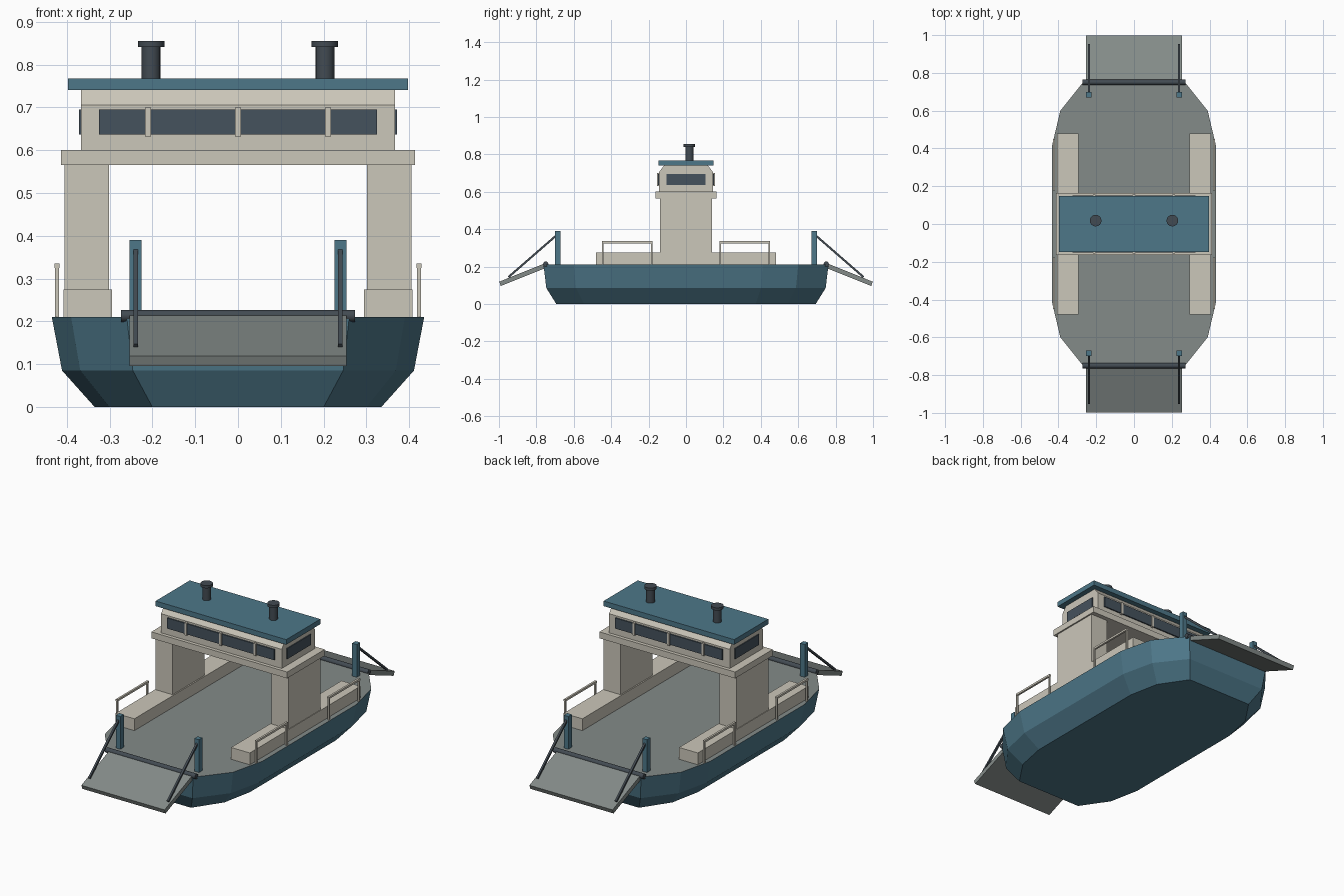
import bpy
import math
from mathutils import Vector

cube = bpy.data.objects.get("Cube")
if cube:
    bpy.data.objects.remove(cube, do_unlink=True)


def material(name, rgb):
    m = bpy.data.materials.new(name)
    m.use_nodes = True
    m.diffuse_color = (*rgb, 1)
    m.node_tree.nodes["Principled BSDF"].inputs["Base Color"].default_value = (*rgb, 1)
    return m


TEAL = material("teal paint", (0.075, 0.185, 0.25))
GREY = material("deck grey", (0.23, 0.26, 0.25))
CREAM = material("cream paint", (0.60, 0.57, 0.49))
DARK = material("dark steel", (0.055, 0.07, 0.085))
GLASS = material("window glass", (0.06, 0.085, 0.11))
SIDES = (-1, 1)


def mesh(name, verts, faces, *mats):
    me = bpy.data.meshes.new(name)
    me.from_pydata(verts, [], faces)
    for m in mats:
        me.materials.append(m)
    ob = bpy.data.objects.new(name, me)
    bpy.context.collection.objects.link(ob)
    return ob


def loft(name, rings, *mats):
    """Skin a stack of equal, counter-clockwise rings and cap both ends."""
    n = len(rings[0])
    faces = [tuple(reversed(range(n)))]
    for k in range(len(rings) - 1):
        for i in range(n):
            j = (i + 1) % n
            faces.append((k * n + i, k * n + j, (k + 1) * n + j, (k + 1) * n + i))
    faces.append(tuple(range((len(rings) - 1) * n, len(rings) * n)))
    return mesh(name, [v for r in rings for v in r], faces, *mats)


def rect(hx, hy, z):
    return [(-hx, -hy, z), (hx, -hy, z), (hx, hy, z), (-hx, hy, z)]


def box(name, centre, size, mat):
    x, y, z = (s / 2 for s in size)
    ob = loft(name, [rect(x, y, -z), rect(x, y, z)], mat)
    ob.location = centre
    return ob


def bar(name, a, b, width, mat):
    a, b = Vector(a), Vector(b)
    ob = box(name, (a + b) / 2, (width, width, (b - a).length), mat)
    ob.rotation_mode = "QUATERNION"
    ob.rotation_quaternion = (b - a).to_track_quat("Z", "Y")
    return ob


def cylinder(name, centre, radius, length, mat, rotation=(0, 0, 0)):
    bpy.ops.mesh.primitive_cylinder_add(vertices=16, radius=radius, depth=length,
                                        location=centre, rotation=rotation)
    ob = bpy.context.object
    ob.name = name
    ob.data.materials.append(mat)
    bpy.ops.object.shade_smooth_by_angle(angle=math.radians(40))
    return ob


# Double-ended hull with a grey deck on top
quarter = [(0.435, 0.41), (0.39, 0.60), (0.26, 0.762)]
half = [(x, -y) for x, y in reversed(quarter)] + quarter
outline = half + [(-x, -y) for x, y in half]
levels = [(0, 0.77, 0.91), (0.085, 0.945, 0.98), (0.21, 1, 1)]
hull = loft("hull", [[(x * sx, y * sy, z) for x, y in outline] for z, sx, sy in levels],
            TEAL, GREY)
for p in hull.data.polygons:
    if p.normal.z > 0.9:
        p.material_index = 1

# Side casings, pillars and railings
for s in SIDES:
    box("side_casing", (s * 0.351, 0, 0.2425), (0.114, 0.96, 0.065), CREAM)
    box("bridge_pillar", (s * 0.353, 0, 0.42), (0.104, 0.276, 0.29), CREAM)
    for e in SIDES:
        x = s * 0.423
        for y in (0.183, 0.445):
            bar("railing_post", (x, e * y, 0.21), (x, e * y, 0.33), 0.009, CREAM)
        bar("railing_top", (x, e * 0.178, 0.33), (x, e * 0.45, 0.33), 0.011, CREAM)

# Bridge platform and wheelhouse with chamfered upper edges
box("bridge_platform", (0, 0, 0.5825), (0.826, 0.326, 0.035), CREAM)
loft("wheelhouse", [rect(0.367, 0.144, 0.6), rect(0.367, 0.144, 0.705),
                    rect(0.367, 0.118, 0.74)], CREAM)
box("roof", (0, 0, 0.754), (0.794, 0.296, 0.028), TEAL)

# Windows and mullions
for s in SIDES:
    box("long_window", (0, s * 0.147, 0.666), (0.65, 0.008, 0.058), GLASS)
    box("end_window", (s * 0.368, 0, 0.666), (0.008, 0.206, 0.058), GLASS)
    for x in (-0.21, 0, 0.21):
        box("window_mullion", (x, s * 0.149, 0.666), (0.014, 0.014, 0.068), CREAM)

# Funnels
for s in SIDES:
    cylinder("funnel", (s * 0.203, 0.018, 0.806), 0.022, 0.08, DARK)
    cylinder("funnel_cap", (s * 0.203, 0.018, 0.848), 0.031, 0.015, DARK)

# Loading ramps at both ends, with hinge, posts and struts
profile = [(0.745, 0.221), (0.736, 0.198), (0.99, 0.096), (0.999, 0.119)]
for e in SIDES:
    rings = [[(x, e * y, z) for y, z in profile] for x in (-e * 0.253, e * 0.253)]
    loft("loading_ramp", [r[::-1] for r in rings], GREY)
    cylinder("ramp_hinge", (0, e * 0.75, 0.213), 0.014, 0.546, DARK, (0, math.pi / 2, 0))
    for s in SIDES:
        box("ramp_post", (s * 0.239, e * 0.685, 0.3), (0.028, 0.03, 0.18), TEAL)
        bar("ramp_strut", (s * 0.239, e * 0.695, 0.365), (s * 0.239, e * 0.95, 0.143),
            0.011, DARK)
